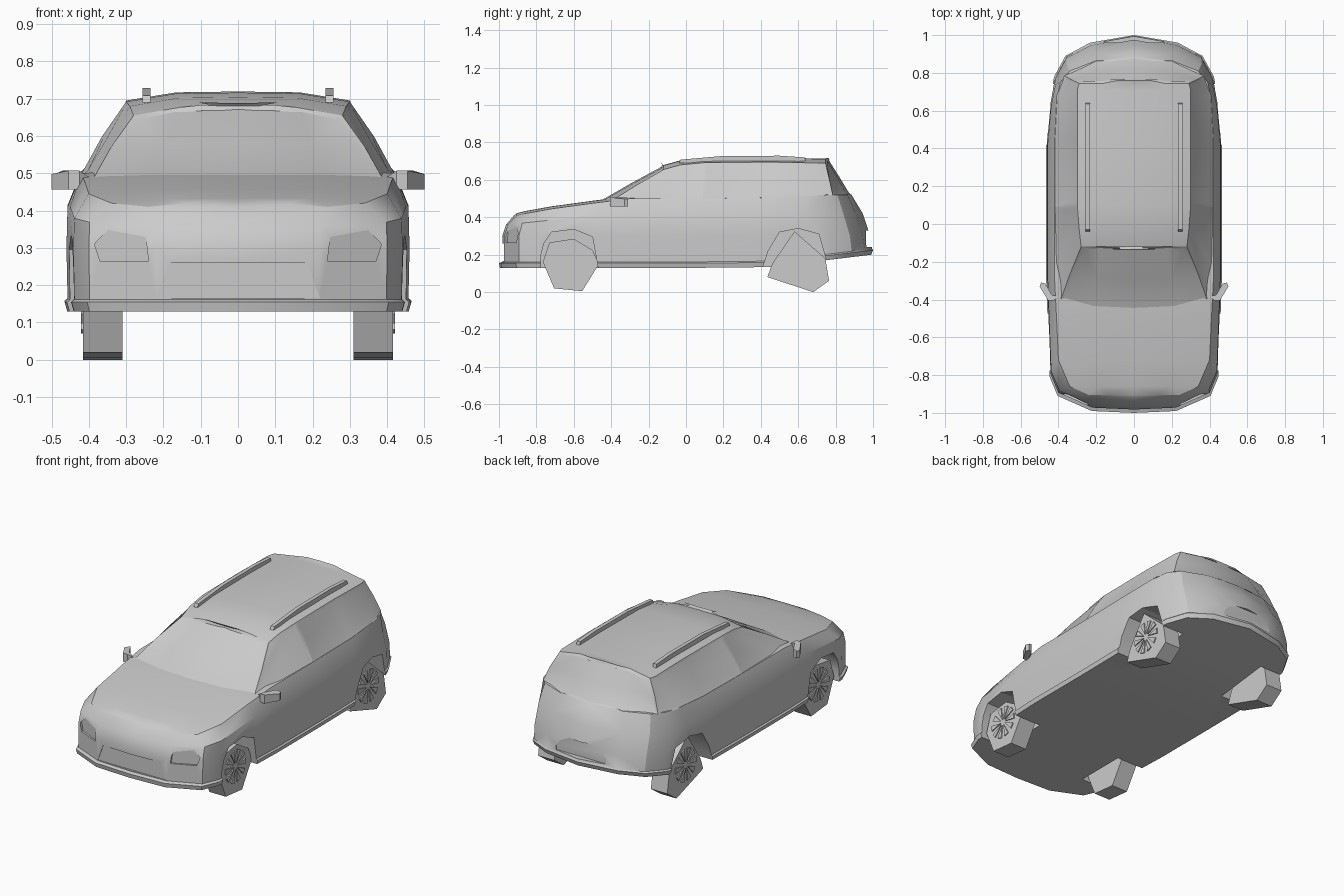
import bpy, bmesh, math
from mathutils import Vector

if "Cube" in bpy.data.objects:
    bpy.data.objects.remove(bpy.data.objects["Cube"])

grey = bpy.data.materials.new("plain grey")
grey.diffuse_color = (0.6, 0.6, 0.6, 1)
grey.use_nodes = True
grey.node_tree.nodes["Principled BSDF"].inputs["Base Color"].default_value = grey.diffuse_color


def make(name, bm, angle=30):
    bmesh.ops.remove_doubles(bm, verts=bm.verts, dist=1e-5)
    bmesh.ops.recalc_face_normals(bm, faces=bm.faces)
    me = bpy.data.meshes.new(name)
    bm.to_mesh(me)
    bm.free()
    me.materials.append(grey)
    ob = bpy.data.objects.new(name, me)
    bpy.context.collection.objects.link(ob)
    smooth(ob, angle)
    return ob


def smooth(ob, angle=30):
    bpy.ops.object.select_all(action='DESELECT')
    ob.select_set(True)
    bpy.context.view_layer.objects.active = ob
    bpy.ops.object.shade_smooth_by_angle(angle=math.radians(angle))


def loft(rings, crown):
    """Stack half outlines (front centre to rear centre), mirror and cap them."""
    bm = bmesh.new()

    def strips(a, b, s):
        for i in range(len(a) - 1):
            q = [Vector((s * p[0], p[1], p[2])) for p in (a[i], a[i + 1], b[i + 1], b[i])]
            bm.faces.new([bm.verts.new(p) for p in q])

    def inward(r, f, c):
        return [(p[0] * f, p[1], p[2] + c * min(1, p[0] / 0.28)) for p in r]

    for s in (1, -1):
        for a, b in zip(rings, rings[1:]):
            strips(a, b, s)
        for r, c in ((rings[0], 0), (rings[-1], crown)):
            mid, cen = inward(r, 0.55, c), inward(r, 0, c * 1.1)
            strips(r, mid, s)
            strips(mid, cen, s)
    bmesh.ops.remove_doubles(bm, verts=bm.verts, dist=1e-5)
    bmesh.ops.recalc_face_normals(bm, faces=bm.faces)
    return bm


def prism(name, pts, axis, lo, hi, side=1):
    """Extrude a 2D outline along an axis; lo and hi may depend on the first coordinate."""
    bm = bmesh.new()
    ends = []
    for d in (lo, hi):
        vs = []
        for a, b in pts:
            v = d(a) if callable(d) else d
            p = {'x': (v, a, b), 'y': (a, v, b), 'z': (a, b, v)}[axis]
            vs.append(bm.verts.new((side * p[0], p[1], p[2])))
        ends.append(vs)
        bm.faces.new(vs)
    n = len(pts)
    for i in range(n):
        j = (i + 1) % n
        bm.faces.new((ends[0][i], ends[0][j], ends[1][j], ends[1][i]))
    return make(name, bm, 20)


def cut(ob, cutter):
    cutter.hide_render = True
    m = ob.modifiers.new("cut", 'BOOLEAN')
    m.operation, m.solver, m.object = 'DIFFERENCE', 'EXACT', cutter
    bpy.context.view_layer.objects.active = ob
    bpy.ops.object.modifier_apply(modifier=m.name)
    bpy.data.objects.remove(cutter)


# Lower body: one plan outline scaled per level, closed by the bonnet outline
PLAN = [(0, -1), (.48, -.99), (.87, -.91), (.96, -.81), (.985, -.5), (1, -.3), (1, .1),
        (1, .45), (.96, .66), (.91, .78), (.78, .89), (.5, .96), (0, 1)]
BONNET = [(0, -.92, .41), (.24, -.905, .41), (.34, -.86, .42), (.40, -.72, .445),
          (.41, -.5, .475), (.42, -.3, .5), (.42, .1, .5), (.42, .45, .505),
          (.41, .65, .515), (.39, .75, .52), (.34, .81, .52), (.2, .865, .52), (0, .885, .52)]


def ring(w, front, rear, z):
    return [(x * w, y * (front if y < 0 else rear), z(y)) for x, y in PLAN]


def sill(y):
    return .13 + max(0, y - .42) * .12


body = make("body", loft([
    ring(.458, .995, .99, sill),
    ring(.465, 1, 1, lambda y: sill(y) + .025),
    ring(.457, .982, .995, lambda y: sill(y) + .032),
    ring(.46, .982, .985, lambda y: .3),
    ring(.457, .962, .945, lambda y: min(.41, .36 + (y + 1) * .1) + max(0, y) * .01),
    BONNET], .012))

# Wheel arches, headlight sockets, grille and number plate recess
FRONT_ARCH = [(-.775, 0), (-.775, .2), (-.76, .26), (-.72, .32), (-.6, .335), (-.5, .295), (-.47, .13), (-.47, 0)]
REAR_ARCH = [(.41, 0), (.41, .13), (.44, .22), (.5, .32), (.6, .34), (.71, .31), (.75, .17), (.75, 0)]
LAMP = [(.24, .265), (.25, .35), (.34, .357), (.385, .31), (.37, .265)]
for s in (1, -1):
    for arch in (FRONT_ARCH, REAR_ARCH):
        cut(body, prism("arch_cutter", arch, 'x', .28, .6, s))
    cut(body, prism("lamp_cutter", LAMP, 'y', -1.1, lambda x: -.955 + (x - .24) * .48, s))
cut(body, prism("grille_cutter", [(-.22, .165), (.22, .165), (.185, .26), (-.185, .26)], 'y', -1.1, -.97))
cut(body, prism("plate_cutter", [(-.16, .24), (.16, .24), (.16, .33), (-.16, .33)], 'y', .962, 1.1))
smooth(body)

# Cabin with windows set slightly into the faces
BASE = [(0, -.47, .485), (.22, -.46, .485), (.39, -.41, .482), (.415, -.2, .497), (.42, .09, .498),
        (.42, .45, .503), (.41, .68, .513), (.37, .785, .518), (.2, .865, .518), (0, .883, .518)]
ROOF = [(0, -.13, .675), (.17, -.125, .67), (.28, -.12, .655), (.29, -.03, .68), (.3, .1, .692),
        (.3, .45, .695), (.3, .71, .69), (.29, .745, .69), (.16, .76, .705), (0, .765, .71)]
MID = [((a[0] + b[0]) * .507, (a[1] + b[1]) / 2, (a[2] + b[2]) / 2 + .003) for a, b in zip(BASE, ROOF)]
bm = loft([BASE, MID, ROOF], .022)
groups = {}
for f in bm.faces:
    n, c = f.normal, f.calc_center_median()
    if abs(n.z) > .93:
        continue
    if abs(n.x) > .6:
        key = (n.x > 0, c.y < .1)
    else:
        key = "front" if n.y < 0 else "rear"
    groups.setdefault(key, []).append(f)
for faces in groups.values():
    bmesh.ops.inset_region(bm, faces=faces, thickness=.016, depth=-.004,
                           use_boundary=True, use_even_offset=True)
make("cabin", bm)

# Angular tyres with raised spokes, mirrors and roof rails
FRONT_TYRE = [(-.765, .16), (-.73, .265), (-.6, .285), (-.5, .225), (-.465, .15), (-.555, .005), (-.705, .02)]
REAR_TYRE = [(.58, .325), (.46, .15), (.435, .08), (.68, 0), (.765, .06), (.745, .18)]
MIRROR = [(.40, -.385), (.425, -.405), (.455, -.405), (.5, -.33), (.492, -.31), (.47, -.315), (.435, -.375)]
for s, side in ((1, "right"), (-1, "left")):
    for tyre, y, z, end in ((FRONT_TYRE, -.62, .165, "front"), (REAR_TYRE, .6, .165, "rear")):
        prism(f"{end}_tyre_{side}", tyre, 'x', .31, .415, s)
        for k in range(10):
            a = k * math.tau / 10
            tri = [(y + r * math.cos(a + d), z + r * math.sin(a + d))
                   for r, d in ((.02, 0), (.095, -.17), (.095, .17))]
            prism(f"{end}_spoke_{side}", tri, 'x', .414, .421, s)
    prism(f"mirror_{side}", MIRROR, 'z', lambda x: .47 if x < .425 else .457,
          lambda x: .49 if x < .425 else (.507 if x < .48 else .498), s)
    prism(f"roof_rail_{side}", [(-.04, .69), (-.03, .708), (.2, .728), (.5, .729), (.635, .72), (.64, .70)],
          'x', .234, .256, s)
